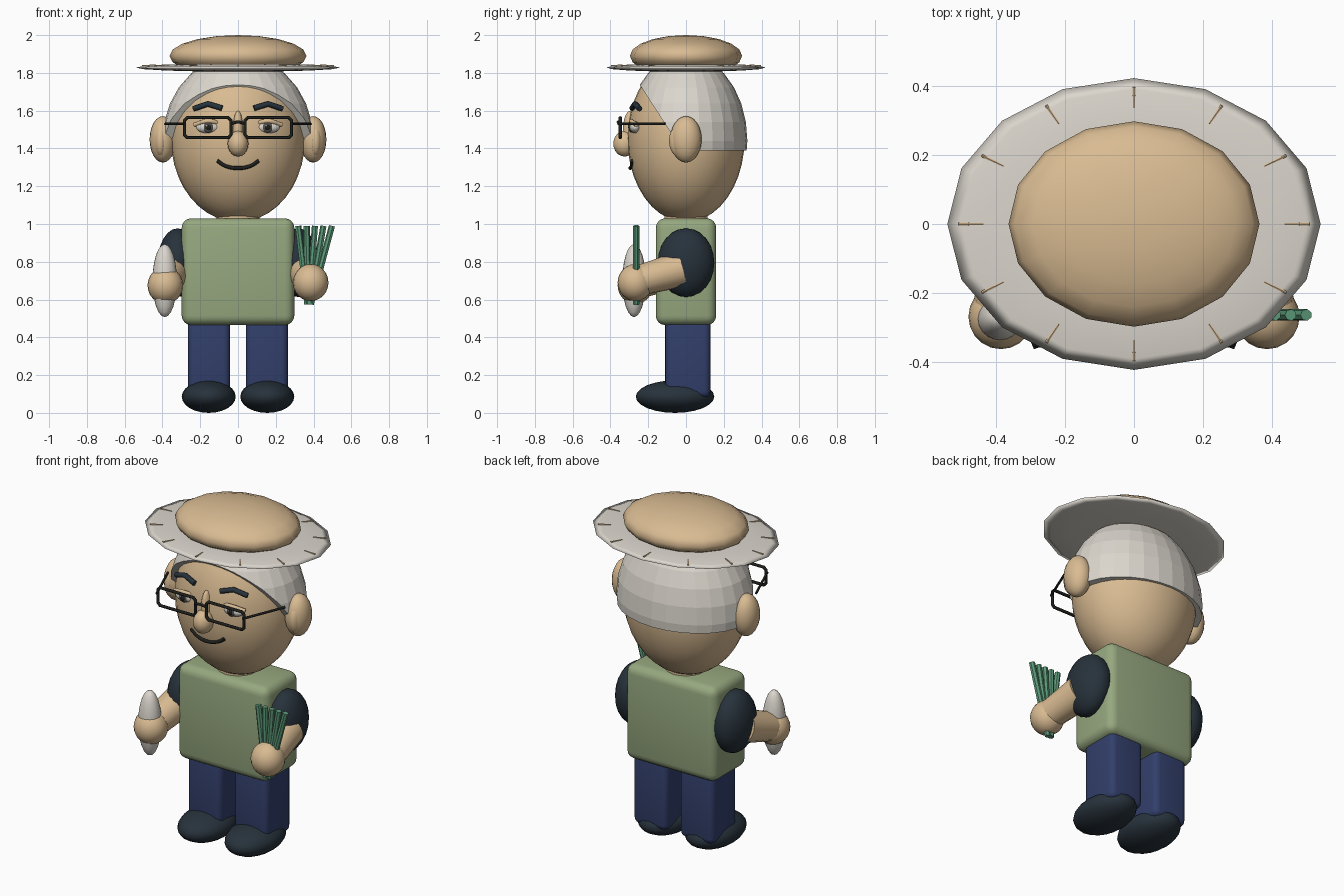
import bpy, bmesh, math
from mathutils import Vector

if "Cube" in bpy.data.objects:
    bpy.data.objects.remove(bpy.data.objects["Cube"])


def mat(name, r, g, b):
    lin = [((c / 255 + 0.055) / 1.055) ** 2.4 for c in (r, g, b)]
    m = bpy.data.materials.new(name)
    m.diffuse_color = (*lin, 1)
    m.use_nodes = True
    m.node_tree.nodes["Principled BSDF"].inputs["Base Color"].default_value = m.diffuse_color
    return m


SKIN = mat("tan skin", 217, 187, 146)
WHITE = mat("off white", 219, 214, 205)
GREEN = mat("sage green", 150, 168, 127)
NAVY = mat("navy", 50, 63, 107)
DARK = mat("dark slate", 39, 50, 59)
BLACK = mat("near black", 30, 32, 28)
STALK = mat("leek green", 92, 153, 120)
GREY = mat("iris grey", 88, 86, 80)


def finish(name, bm, m, smooth=True):
    bmesh.ops.recalc_face_normals(bm, faces=bm.faces)
    me = bpy.data.meshes.new(name)
    bm.to_mesh(me)
    bm.free()
    me.materials.append(m)
    for p in me.polygons:
        p.use_smooth = smooth
    ob = bpy.data.objects.new(name, me)
    bpy.context.collection.objects.link(ob)
    return ob


def ball(name, loc, r, m, seg=20, rings=12):
    bm = bmesh.new()
    bmesh.ops.create_uvsphere(bm, u_segments=seg, v_segments=rings, radius=1)
    bmesh.ops.scale(bm, vec=r, verts=bm.verts)
    bmesh.ops.translate(bm, vec=loc, verts=bm.verts)
    return finish(name, bm, m)


def box(name, lo, hi, m, bevel):
    lo, hi = Vector(lo), Vector(hi)
    bm = bmesh.new()
    bmesh.ops.create_cube(bm, size=1)
    bmesh.ops.scale(bm, vec=hi - lo, verts=bm.verts)
    bmesh.ops.translate(bm, vec=(lo + hi) / 2, verts=bm.verts)
    bmesh.ops.bevel(bm, geom=bm.edges[:], offset=bevel, segments=4,
                    profile=0.5, affect='EDGES')
    return finish(name, bm, m)


def rod(name, a, b, r1, r2, m, seg=8, smooth=True):
    a, b = Vector(a), Vector(b)
    bm = bmesh.new()
    bmesh.ops.create_cone(bm, cap_ends=True, segments=seg, radius1=r1,
                          radius2=r2, depth=(b - a).length)
    q = (b - a).to_track_quat('Z', 'Y')
    bmesh.ops.rotate(bm, matrix=q.to_matrix(), verts=bm.verts)
    bmesh.ops.translate(bm, vec=(a + b) / 2, verts=bm.verts)
    ob = finish(name, bm, m, smooth)
    if smooth:
        bpy.context.view_layer.objects.active = ob
        ob.select_set(True)
        bpy.ops.object.shade_smooth_by_angle(angle=math.radians(50))
        ob.select_set(False)
    return ob


def tube(name, pts, r, m, cyclic=False, smooth=True):
    cu = bpy.data.curves.new(name, 'CURVE')
    cu.dimensions = '3D'
    cu.bevel_depth = r
    cu.bevel_resolution = 2
    cu.use_fill_caps = True
    if smooth:
        sp = cu.splines.new('BEZIER')
        sp.bezier_points.add(len(pts) - 1)
        for p, co in zip(sp.bezier_points, pts):
            p.co = co
            p.handle_left_type = p.handle_right_type = 'AUTO'
        sp.resolution_u = 6
    else:
        sp = cu.splines.new('POLY')
        sp.points.add(len(pts) - 1)
        for p, co in zip(sp.points, pts):
            p.co = (*co, 1)
    sp.use_cyclic_u = cyclic
    cu.materials.append(m)
    ob = bpy.data.objects.new(name, cu)
    bpy.context.collection.objects.link(ob)
    return ob


# hat: crown, lens-shaped brim and twelve straw ticks
ball("hat_crown", (0, 0, 1.89), (0.363, 0.297, 0.11), SKIN, 16, 10)
ball("hat_brim", (0, 0, 1.828), (0.54, 0.422, 0.022), WHITE, 16, 8)
for i in range(12):
    c, s = math.cos(i * math.pi / 6), math.sin(i * math.pi / 6)
    rod("brim_tick", (0.435 * c, 0.335 * s, 1.841), (0.508 * c, 0.396 * s, 1.837),
        0.003, 0.005, SKIN, 6)

# head and neck
ball("head", (0, 0, 1.45), (0.355, 0.31, 0.44), SKIN, 32, 20)
rod("neck", (0, 0, 0.97), (0, 0, 1.08), 0.115, 0.115, SKIN, 20)

# hair: faceted cap cut by a slanted hairline and a level nape
bm = bmesh.new()
bmesh.ops.create_uvsphere(bm, u_segments=28, v_segments=14, radius=1)
bmesh.ops.scale(bm, vec=(0.40, 0.325, 0.455), verts=bm.verts)
bmesh.ops.translate(bm, vec=(0, 0, 1.44), verts=bm.verts)
for co, no in (((0, 0, 1.39), (0, 0, -1)), ((0, -0.25, 1.745), (0, -0.24, -0.155))):
    cut = bmesh.ops.bisect_plane(bm, geom=bm.verts[:] + bm.edges[:] + bm.faces[:],
                                 plane_co=co, plane_no=no, clear_outer=True)
    rim = [e for e in cut["geom_cut"] if isinstance(e, bmesh.types.BMEdge)]
    bmesh.ops.edgeloop_fill(bm, edges=rim)
finish("hair", bm, WHITE, False)

# nose and smile
ball("nose_tip", (0, -0.325, 1.425), (0.055, 0.06, 0.068), SKIN, 16, 10)
ball("nose_bridge", (0, -0.295, 1.49), (0.028, 0.04, 0.11), SKIN, 12, 10)
tube("mouth", [(-0.11, -0.283, 1.335), (-0.065, -0.288, 1.307), (0, -0.295, 1.296),
               (0.065, -0.288, 1.307), (0.11, -0.283, 1.335)], 0.01, BLACK)

# torso
box("torso", (-0.298, -0.16, 0.465), (0.298, 0.16, 1.03), GREEN, 0.05)

for s, side in ((-1, "left"), (1, "right")):
    # ears
    ball("ear_" + side, (s * 0.398, 0, 1.448), (0.07, 0.083, 0.123), SKIN)
    ball("inner_ear_" + side, (s * 0.41, -0.035, 1.44), (0.035, 0.055, 0.085), SKIN, 16, 10)
    # eyes with lids
    x = s * 0.157
    ball("eye_" + side, (x, -0.268, 1.512), (0.065, 0.03, 0.032), WHITE, 16, 10)
    ball("iris_" + side, (x, -0.290, 1.512), (0.028, 0.012, 0.028), GREY, 16, 8)
    ball("pupil_" + side, (x, -0.298, 1.512), (0.016, 0.008, 0.016), BLACK, 12, 8)
    ball("glint_" + side, (x - 0.008, -0.305, 1.52), (0.005, 0.003, 0.005), WHITE, 8, 6)
    tube("eyelid_" + side, [(x - 0.075, -0.262, 1.525), (x, -0.29, 1.545),
                            (x + 0.075, -0.262, 1.525)], 0.012, SKIN)
    # eyebrows
    tube("eyebrow_" + side, [(s * 0.085, -0.285, 1.613), (s * 0.16, -0.27, 1.636),
                             (s * 0.235, -0.245, 1.61)], 0.015, DARK, smooth=False)
    # glasses: rectangular rim and temple
    a, b, lo, hi, k, y = 0.037, 0.283, 1.457, 1.563, 0.014, -0.348
    rim = [(a + k, lo), (b - k, lo), (b, lo + k), (b, hi - k),
           (b - k, hi), (a + k, hi), (a, hi - k), (a, lo + k)]
    tube("glasses_rim_" + side, [(s * px, y, pz) for px, pz in rim], 0.009,
         BLACK, True, False)
    tube("glasses_temple_" + side, [(s * 0.283, -0.36, 1.53), (s * 0.385, -0.11, 1.53)],
         0.007, BLACK, smooth=False)
    # legs and shoes
    xs = sorted((s * 0.042, s * 0.264))
    box("leg_" + side, (xs[0], -0.11, 0.08), (xs[1], 0.13, 0.52), NAVY, 0.035)
    ball("shoe_" + side, (s * 0.155, -0.058, 0.086), (0.143, 0.208, 0.086), DARK)
    # arms
    hz = 0.675 if s < 0 else 0.69
    ball("sleeve_" + side, (s * 0.32, 0, 0.795), (0.105, 0.15, 0.182), DARK)
    rod("forearm_" + side, (s * 0.345, -0.03, 0.76), (s * 0.385, -0.25, hz + 0.01),
        0.095, 0.08, SKIN, 16)
    ball("hand_" + side, (s * 0.385, -0.268, hz), (0.094, 0.094, 0.098), SKIN)
tube("glasses_bridge", [(-0.037, -0.348, 1.53), (0, -0.36, 1.54), (0.037, -0.348, 1.53)],
     0.008, BLACK)

# held items: pale root in one hand, fan of stalks in the other
ball("white_root", (-0.388, -0.275, 0.70), (0.065, 0.062, 0.193), WHITE)
for i in range(5):
    rod("stalk", (0.366 + 0.005 * i, -0.263, 0.575), (0.318 + 0.045 * i, -0.263, 0.99),
        0.017, 0.017, STALK, 7)
